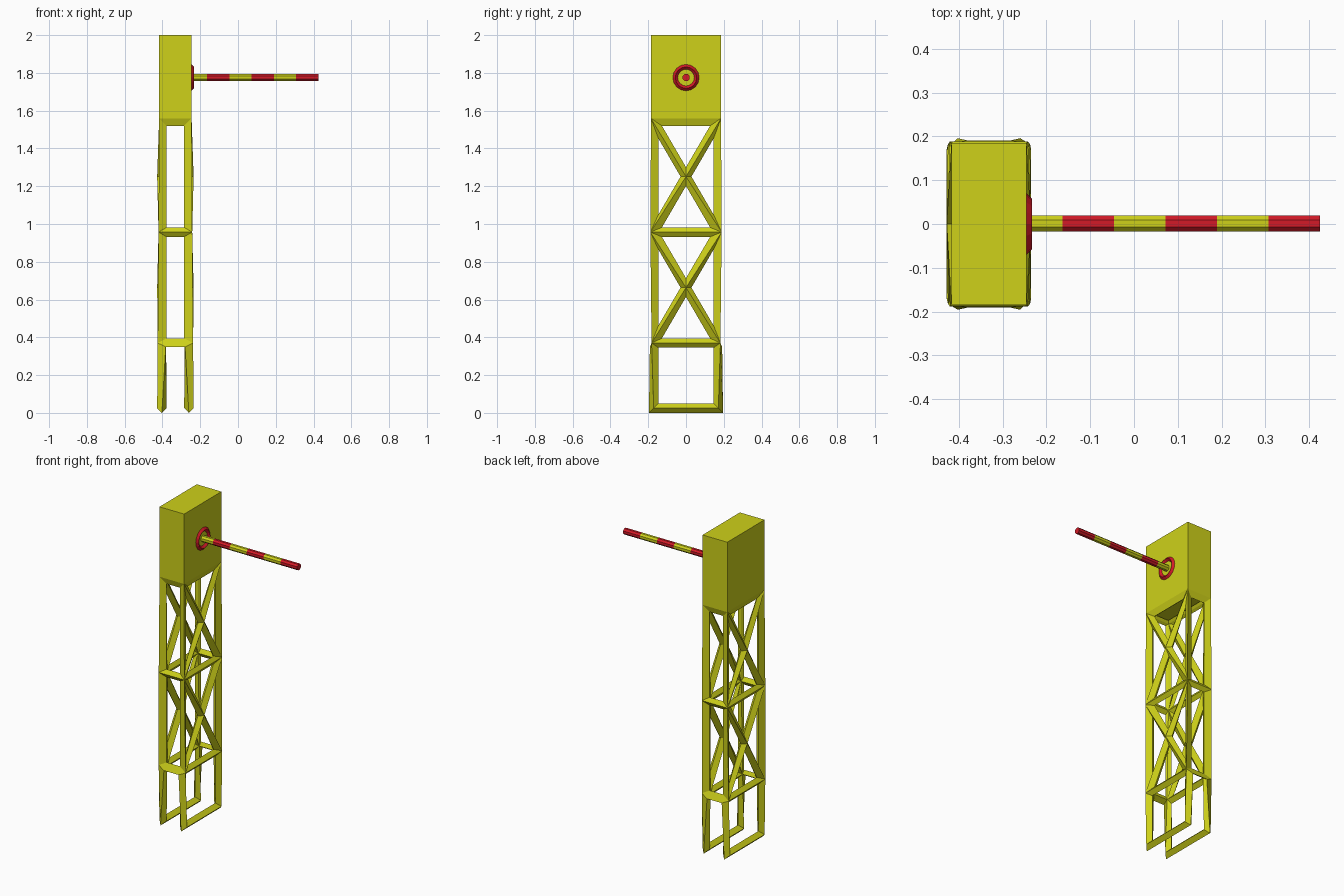
import bpy, bmesh
from math import pi
from mathutils import Matrix

if "Cube" in bpy.data.objects:
    bpy.data.objects.remove(bpy.data.objects["Cube"])

def material(name, rgb):
    m = bpy.data.materials.new(name)
    m.diffuse_color = (*rgb, 1)
    m.use_nodes = True
    m.node_tree.nodes["Principled BSDF"].inputs["Base Color"].default_value = m.diffuse_color
    return m

YELLOW = material("yellow_paint", (0.62, 0.64, 0.01))
RED = material("red_paint", (0.65, 0.01, 0.02))

def to_object(bm, name, *mats):
    me = bpy.data.meshes.new(name)
    bm.to_mesh(me)
    bm.free()
    for m in mats:
        me.materials.append(m)
    ob = bpy.data.objects.new(name, me)
    bpy.context.collection.objects.link(ob)
    return ob

X0, X1, Y = -0.403, -0.26, 0.171      # centre lines of the four posts
T = 0.05                              # bar thickness
AXIS_Z = 1.775

# Lattice tower: rings of corners, cross-braced wide sides, turned into bars
bm = bmesh.new()
levels = [0.025, 0.37, 0.957, 1.545]
rings = [[bm.verts.new((x, y, z)) for x, y in ((X0, -Y), (X1, -Y), (X1, Y), (X0, Y))]
         for z in levels]
for i, (lo, hi) in enumerate(zip(rings, rings[1:])):
    for k in range(4):
        n = (k + 1) % 4
        quad = [lo[k], lo[n], hi[n], hi[k]]
        if k % 2 == 0:
            if i > 0:                 # narrow sides are open at the feet
                bm.faces.new(quad)
        elif i == 0:
            bm.faces.new(quad)        # plain foot frame
        else:                         # X brace
            c = bm.verts.new(((lo[k].co + hi[n].co) / 2))
            for a, b in zip(quad, quad[1:] + quad[:1]):
                bm.faces.new((a, b, c))
bm.faces.new(rings[-1])
bm.normal_update()
tower = to_object(bm, "lattice_tower", YELLOW)
w = tower.modifiers.new("bars", 'WIREFRAME')
w.thickness = T
w.offset = 0
w.use_even_offset = True
w.use_relative_offset = False
w.use_boundary = True
w.use_replace = True

# Motor housing
c = T / 2 / 3 ** 0.5
bm = bmesh.new()
z0 = levels[-1] + c
bmesh.ops.create_cube(bm, size=1, matrix=Matrix.Translation(((X0 + X1) / 2, 0, (z0 + 2) / 2))
                      @ Matrix.Diagonal((X1 - X0 + 2 * c, 2 * (Y + c), 2 - z0, 1)))
to_object(bm, "housing", YELLOW)

# Striped barrier boom
bm = bmesh.new()
start, step = -0.281, 0.1177
for i in range(6):
    before = set(bm.faces)
    bmesh.ops.create_cone(bm, cap_ends=i in (0, 5), segments=8, radius1=0.02, radius2=0.02, depth=step,
                          matrix=Matrix.Translation((start + step * (i + 0.5), 0.001, AXIS_Z))
                          @ Matrix.Rotation(pi / 2, 4, 'Y') @ Matrix.Rotation(pi / 8, 4, 'Z'))
    for f in set(bm.faces) - before:
        f.material_index = i % 2
bmesh.ops.remove_doubles(bm, verts=bm.verts, dist=0.0005)
# drop the hidden cap only if it was left between segments
to_object(bm, "boom", YELLOW, RED)

# Red ring around the pivot
bpy.ops.mesh.primitive_torus_add(major_segments=16, minor_segments=4, major_radius=0.057,
                                 minor_radius=0.013, location=(X1 + c, 0, AXIS_Z),
                                 rotation=(0, pi / 2, 0))
ring = bpy.context.object
ring.name = "pivot_ring"
ring.data.materials.append(RED)
